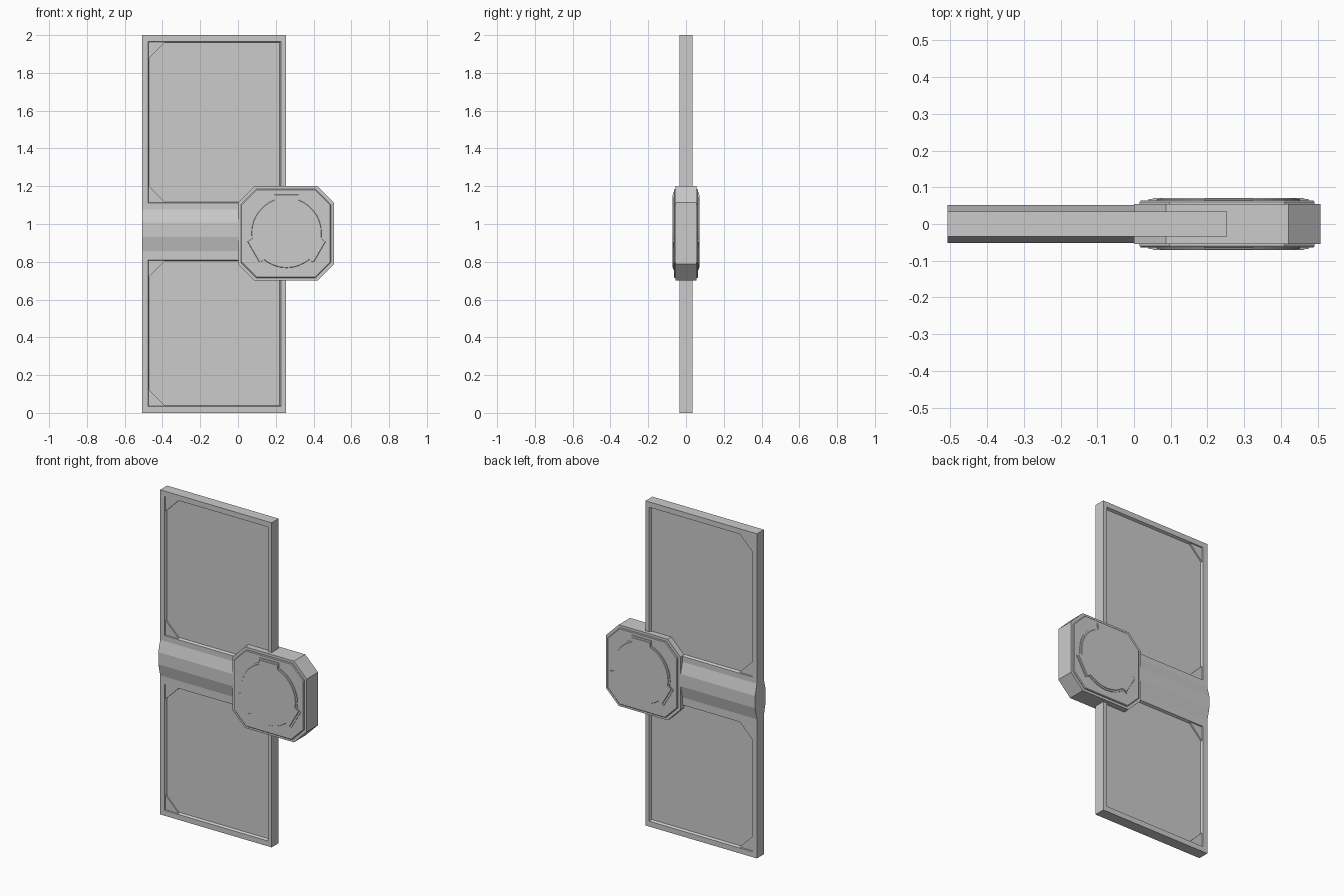
import bpy, bmesh
from math import sin, cos, radians
from mathutils import Vector

if "Cube" in bpy.data.objects:
    bpy.data.objects.remove(bpy.data.objects["Cube"])


def finish(name, bm):
    bmesh.ops.recalc_face_normals(bm, faces=bm.faces)
    me = bpy.data.meshes.new(name)
    bm.to_mesh(me)
    bm.free()
    ob = bpy.data.objects.new(name, me)
    bpy.context.collection.objects.link(ob)
    return ob


def loft(name, rings):
    """Closed solid through a list of equal-length point rings."""
    bm = bmesh.new()
    vr = [[bm.verts.new(p) for p in r] for r in rings]
    n = len(vr[0])
    for a, b in zip(vr, vr[1:]):
        for i in range(n):
            j = (i + 1) % n
            bm.faces.new((a[i], a[j], b[j], b[i]))
    bm.faces.new(vr[0])
    bm.faces.new(vr[-1])
    return finish(name, bm)


def stepped_plate(name, outline, cx, cz, sections):
    """Outline around (cx, cz), scaled at each (y, scale) section."""
    return loft(name, [[(cx + x * s, y, cz + z * s) for x, z in outline]
                       for y, s in sections])


# Door slab with two recessed panels on each face
X0, X1, T = -0.507, 0.253, 0.034
PX0, PX1 = -0.477, 0.227
PANELS = [(0.033, 0.81), (1.11, 1.967)]
bm = bmesh.new()
bmesh.ops.create_cube(bm, size=1)
for v in bm.verts:
    v.co = Vector(((X0 + X1) / 2 + v.co.x * (X1 - X0), v.co.y * 2 * T, 1 + v.co.z * 2))
cuts = [((x, 0, 0), (1, 0, 0)) for x in (PX0, PX1)]
cuts += [((0, 0, z), (0, 0, 1)) for p in PANELS for z in p]
for co, no in cuts:
    bmesh.ops.bisect_plane(bm, geom=bm.verts[:] + bm.edges[:] + bm.faces[:],
                           plane_co=co, plane_no=no)
bm.normal_update()
recess = []
for f in bm.faces:
    c = f.calc_center_median()
    if abs(f.normal.y) > 0.9 and PX0 < c.x < PX1 and any(a < c.z < b for a, b in PANELS):
        recess.append(f)
bmesh.ops.inset_region(bm, faces=recess, thickness=0.009, depth=-0.015)
finish("door_slab", bm)

# Corner gussets along the left side of both panels
G = 0.095
for i, (za, zb) in enumerate(PANELS):
    for corner, z, d in (("bottom", za, 1), ("top", zb, -1)):
        tri = [(PX0, z), (PX0 + G, z), (PX0, z + d * G)]
        stepped_plate(f"gusset_{corner}_{i}", tri, 0, 0, [(-0.028, 1), (0.028, 1)])

# Faceted bar crossing the door
half = [(0.033, 1.08), (0.052, 1.007), (0.052, 0.932), (0.033, 0.853)]
prof = half + [(-y, z) for y, z in reversed(half)]
loft("cross_bar", [[(x, y, z) for y, z in prof] for x in (X0, 0.03)])

# Octagonal hub with a raised step on each face
HX, HZ = 0.2535, 0.95
w, h, c = 0.2535, 0.25, 0.087
octagon = [(-w, h - c), (-w + c, h), (w - c, h), (w, h - c),
           (w, c - h), (w - c, -h), (c - w, -h), (-w, c - h)]
stepped_plate("hub_body", octagon, HX, HZ,
              [(-0.064, 0.925), (-0.060, 0.94), (-0.055, 0.94), (-0.055, 1),
               (0.055, 1), (0.055, 0.94), (0.060, 0.94), (0.064, 0.925)])

# Round disc with three square tabs
R, TAB, TW = 0.195, 0.213, 0.067
disc = []
for k in range(3):
    a = radians(90 + 120 * k)
    for r, t in ((0.184, -TW), (TAB, -TW), (TAB, TW), (0.184, TW)):
        disc.append((r * cos(a) - t * sin(a), r * sin(a) + t * cos(a)))
    for s in range(1, 8):
        b = a + radians(20 + 80 * s / 8)
        disc.append((R * cos(b), R * sin(b)))
stepped_plate("hub_disc", disc, 0.257, 0.953,
              [(-0.071, 0.94), (-0.068, 0.95), (-0.068, 1),
               (0.068, 1), (0.068, 0.95), (0.071, 0.94)])
